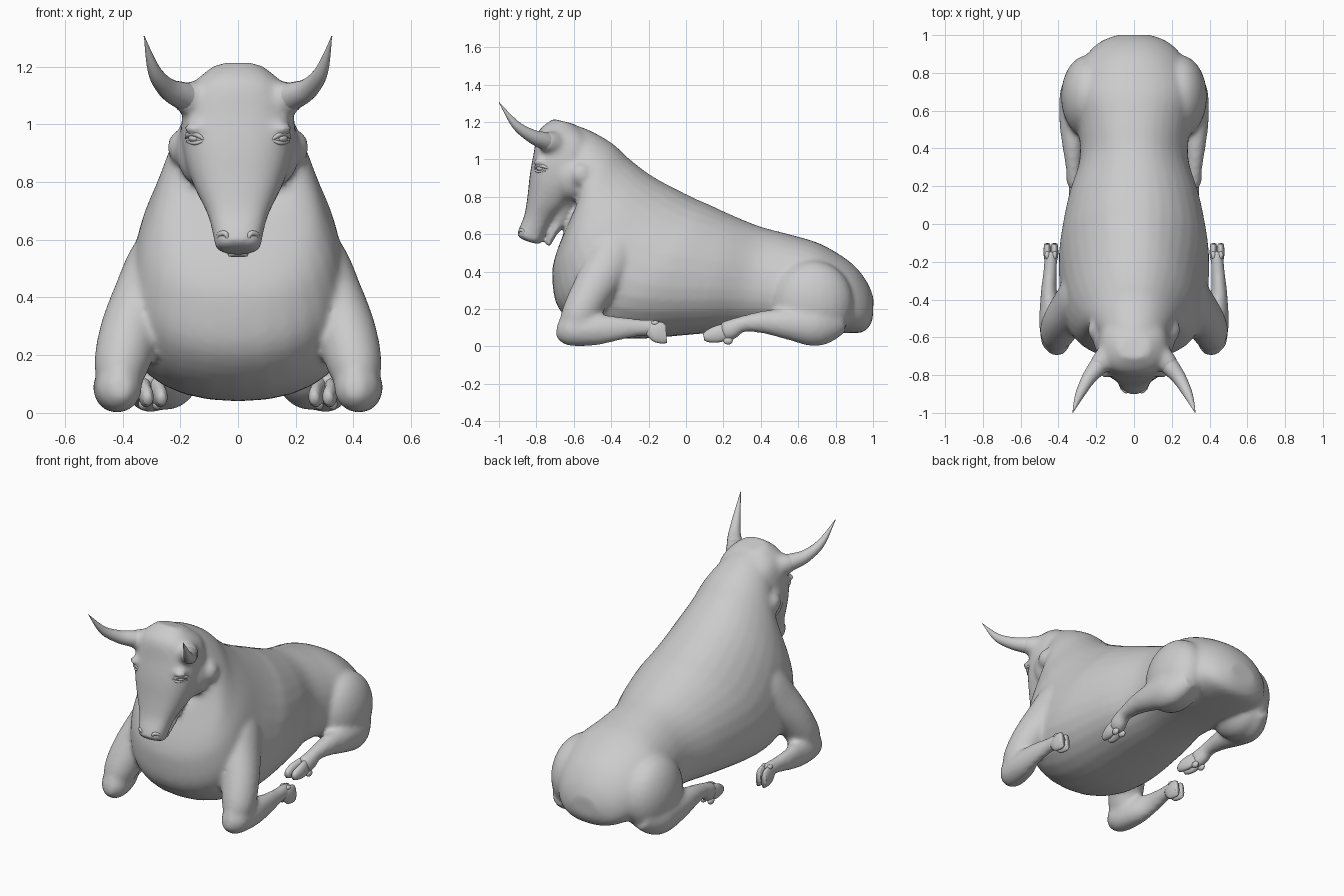
import bpy, bmesh
from math import sin, cos, pi
from mathutils import Vector


def catmull(rows, steps):
    """Smoothly interpolate a short list of number rows."""
    out = []
    for i in range(len(rows) - 1):
        a, b = rows[max(i - 1, 0)], rows[i]
        c, d = rows[i + 1], rows[min(i + 2, len(rows) - 1)]
        for k in range(steps):
            t = k / steps
            out.append([0.5 * (2*q + (r - p)*t + (2*p - 5*q + 4*r - s)*t*t + (3*q - p - 3*r + s)*t**3)
                        for p, q, r, s in zip(a, b, c, d)])
    return out + [list(rows[-1])]


def skin(bm, rings):
    """Bridge closed rings and cap both ends."""
    vs = [[bm.verts.new(p) for p in ring] for ring in rings]
    n = len(vs[0])
    faces = [bm.faces.new((a[i], a[(i+1) % n], b[(i+1) % n], b[i]))
             for a, b in zip(vs, vs[1:]) for i in range(n)]
    faces += [bm.faces.new(vs[0][::-1]), bm.faces.new(vs[-1])]
    bmesh.ops.recalc_face_normals(bm, faces=faces)


def slab(bm, rows, power=2.2, egg=0.0, steps=4, n=32):
    """Symmetric loft; row = top y, z, bottom y, z, half width."""
    rings = []
    for ty, tz, by, bz, w in catmull(rows, steps):
        top, bot = Vector((0, ty, tz)), Vector((0, by, bz))
        mid, half = (top + bot) / 2, (top - bot) / 2
        ring = []
        for i in range(n):
            c, s = cos(2*pi*i/n), sin(2*pi*i/n)
            e = 2 / power
            cx = abs(c)**e * (1 if c > 0 else -1)
            sx = abs(s)**e * (1 if s > 0 else -1)
            ring.append(mid + half*sx + Vector((max(w, .005)*cx*(1 - egg*s), 0, 0)))
        rings.append(ring)
    skin(bm, rings)


def limb(bm, side, rows, steps=4, n=20):
    """Tube; row = x, y, z, side radius, other radius."""
    pts = catmull(rows, steps)
    rings = []
    for i, (x, y, z, ru, rv) in enumerate(pts):
        t = (Vector(pts[min(i+1, len(pts)-1)][:3]) - Vector(pts[max(i-1, 0)][:3])).normalized()
        u = (Vector((1, 0, 0)) - t*t.x).normalized()
        v = t.cross(u)
        ring = []
        for k in range(n):
            a = 2*pi*k/n
            p = Vector((x, y, z)) + u*max(ru, .002)*cos(a) + v*max(rv, .002)*sin(a)
            ring.append((p.x*side, p.y, p.z))
        rings.append(ring)
    skin(bm, rings)


def blob(bm, center, radii):
    r = bmesh.ops.create_uvsphere(bm, u_segments=24, v_segments=14, radius=1)
    for v in r["verts"]:
        v.co = Vector([c + a*b for c, a, b in zip(center, v.co, radii)])


def finish(bm, name):
    me = bpy.data.meshes.new(name)
    bm.to_mesh(me)
    bm.free()
    me.shade_smooth()
    ob = bpy.data.objects.new(name, me)
    bpy.context.collection.objects.link(ob)
    return ob


body = bmesh.new()
# trunk and neck, sections fanning from throat to rump
slab(body, [
    (-.70, 1.205, -.61, .86, .13), (-.55, 1.17, -.58, .76, .195), (-.40, 1.09, -.63, .66, .245),
    (-.30, 1.00, -.70, .48, .295), (-.18, .91, -.715, .36, .34), (-.05, .84, -.68, .20, .37),
    (.05, .79, -.53, .08, .39), (.12, .76, -.30, .04, .39), (.25, .70, .05, .065, .345),
    (.40, .64, .30, .085, .285), (.55, .60, .50, .085, .295), (.72, .548, .68, .075, .33),
    (.88, .45, .86, .07, .265), (.965, .35, .955, .08, .185), (1.003, .26, .998, .14, .09)], egg=.16)
# head, from poll to muzzle
slab(body, [
    (-.71, 1.217, -.60, 1.19, .08), (-.79, 1.15, -.50, 1.10, .165), (-.815, 1.03, -.50, .98, .197),
    (-.835, .92, -.55, .84, .185), (-.848, .80, -.62, .76, .15), (-.865, .70, -.71, .68, .107),
    (-.893, .63, -.755, .60, .086), (-.902, .595, -.775, .555, .08), (-.875, .57, -.79, .545, .055)], power=2.5)
# lower jaw
slab(body, [(-.72, .78, -.57, .78, .11), (-.71, .68, -.635, .67, .078),
            (-.735, .60, -.695, .59, .06), (-.755, .54, -.725, .535, .042)])
for s in (-1, 1):
    # brow, cheek, ear and haunch masses
    blob(body, (s*.15, -.785, .985), (.04, .032, .022))
    blob(body, (s*.12, -.62, .91), (.095, .10, .13))
    blob(body, (s*.20, -.56, .92), (.045, .06, .06))
    blob(body, (s*.245, .675, .235), (.142, .22, .225))
    # horn root, blended into the skull
    limb(body, s, [(.06, -.67, 1.07, .085, .085), (.15, -.715, 1.085, .067, .067), (.20, -.765, 1.10, .048, .048)])
    # folded front leg: shoulder to knee, then forearm
    limb(body, s, [(.22, -.28, .64, .05, .08), (.28, -.36, .53, .095, .13), (.33, -.43, .41, .10, .125),
                   (.375, -.51, .28, .105, .11), (.405, -.57, .16, .095, .10), (.41, -.59, .09, .07, .085)])
    limb(body, s, [(.405, -.69, .10, .03, .045), (.41, -.63, .09, .078, .085), (.43, -.50, .088, .073, .085),
                   (.45, -.38, .095, .046, .068), (.445, -.26, .10, .037, .048), (.44, -.19, .10, .035, .046),
                   (.44, -.155, .09, .036, .052)])
    # folded hind leg: knee to fetlock
    limb(body, s, [(.27, .82, .16, .06, .09), (.30, .70, .115, .09, .115), (.325, .56, .12, .072, .088),
                   (.325, .42, .13, .056, .063), (.32, .30, .12, .042, .044), (.315, .24, .09, .046, .057),
                   (.30, .20, .075, .044, .057)])
body_ob = finish(body, "bull_body")
rm = body_ob.modifiers.new("blend", "REMESH")
rm.mode, rm.voxel_size, rm.use_smooth_shade = "VOXEL", .0125, True
sm = body_ob.modifiers.new("soften", "SMOOTH")
sm.factor, sm.iterations = .5, 14

for s, label in ((-1, "left"), (1, "right")):
    # horn
    bm = bmesh.new()
    limb(bm, s, [(.15, -.715, 1.085, .055, .055), (.195, -.76, 1.10, .048, .047), (.245, -.825, 1.125, .036, .036),
                 (.29, -.91, 1.185, .023, .023), (.325, -1.0, 1.305, .001, .001)], steps=6)
    finish(bm, label + "_horn")
    # cloven hooves and dewclaws
    bm = bmesh.new()
    for d in (-.019, .019):
        limb(bm, s, [(.44 + d*.6, -.20, .095, .02, .035), (.44 + d, -.16, .08, .02, .055),
                     (.44 + d, -.125, .07, .019, .055), (.44 + d, -.105, .07, .015, .05)])
        blob(bm, (s*(.44 + d), -.165, .125), (.014, .022, .013))
    finish(bm, label + "_front_hoof")
    bm = bmesh.new()
    for d in (-.024, .024):
        limb(bm, s, [(.305 + d*.6, .22, .08, .022, .045), (.297 + d, .165, .065, .024, .045),
                     (.29 + d, .12, .055, .022, .034), (.29 + d, .095, .05, .014, .02)])
        blob(bm, (s*(.305 + d), .225, .03), (.016, .025, .02))
    finish(bm, label + "_hind_hoof")
    # eye with lids
    bm = bmesh.new()
    blob(bm, (s*.148, -.775, .952), (.024, .024, .016))
    limb(bm, s, [(.115, -.805, .945, .004, .004), (.145, -.797, .966, .01, .01),
                 (.172, -.765, .964, .01, .01), (.18, -.735, .95, .004, .004)])
    limb(bm, s, [(.115, -.805, .945, .004, .004), (.147, -.793, .935, .007, .007),
                 (.176, -.75, .94, .004, .004)])
    finish(bm, label + "_eye")
    # nostril rim
    bm = bmesh.new()
    limb(bm, s, [(.035, -.885, .595, .004, .004), (.042, -.888, .62, .009, .009),
                 (.064, -.87, .618, .009, .009), (.07, -.86, .595, .004, .004)])
    finish(bm, label + "_nostril")
